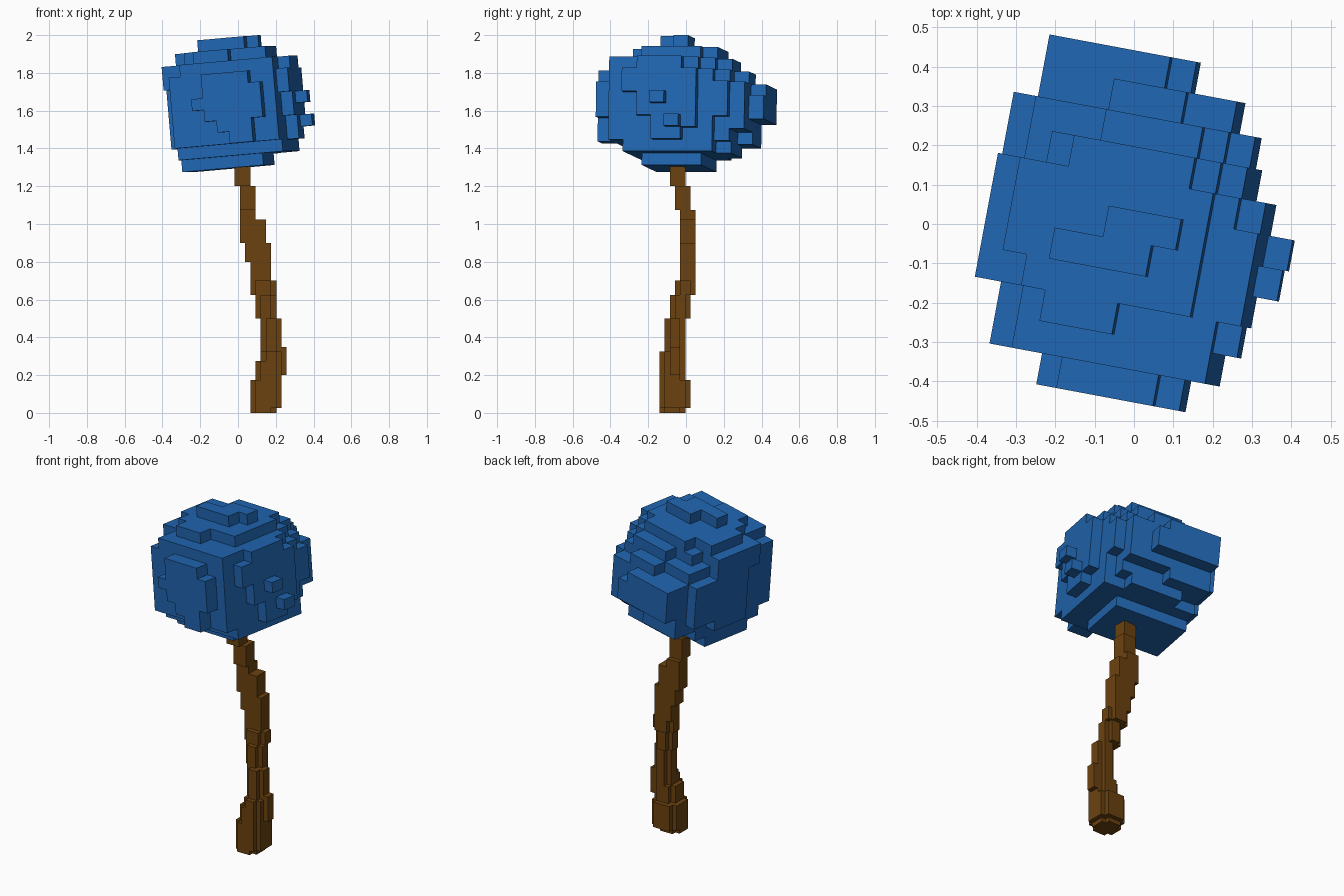
import bpy
import bmesh
from math import radians
from itertools import product
from mathutils import Matrix, Vector

cube = bpy.data.objects.get("Cube")
if cube:
    bpy.data.objects.remove(cube, do_unlink=True)


def make_material(name, colour):
    mat = bpy.data.materials.new(name)
    mat.use_nodes = True
    mat.diffuse_color = colour
    mat.node_tree.nodes["Principled BSDF"].inputs["Base Color"].default_value = colour
    return mat


def block(cells, columns, rows, layers):
    """Fill a box of voxels; each argument is a (start, end) pair."""
    cells.update(product(range(*columns), range(*rows), range(*layers)))


def slab(cells, axis, index, *rectangles):
    """Fill one-voxel-thick rectangles at an index along an axis."""
    for a, b, c, d in rectangles:
        spans = [(a, b), (c, d)]
        spans.insert(axis, (index, index + 1))
        block(cells, *spans)


def voxel_object(name, cells, transform, mat):
    """Skin the voxels with only their outer faces, merged into flat panels."""
    bm = bmesh.new()
    verts = {}

    def vert(key):
        if key not in verts:
            verts[key] = bm.verts.new(transform @ Vector(key))
        return verts[key]

    for cell in sorted(cells):
        for axis, side in product(range(3), (0, 1)):
            neighbour = list(cell)
            neighbour[axis] += 2 * side - 1
            if tuple(neighbour) in cells:
                continue
            u, v = (axis + 1) % 3, (axis + 2) % 3
            loop = []
            for du, dv in ((0, 0), (1, 0), (1, 1), (0, 1)):
                corner = list(cell)
                corner[axis] += side
                corner[u] += du
                corner[v] += dv
                loop.append(vert(tuple(corner)))
            bm.faces.new(loop if side else loop[::-1])
    if transform.determinant() < 0:
        bmesh.ops.reverse_faces(bm, faces=bm.faces[:])
    bmesh.ops.dissolve_limit(bm, angle_limit=radians(1), verts=bm.verts[:], edges=bm.edges[:])
    mesh = bpy.data.meshes.new(name)
    bm.to_mesh(mesh)
    bm.free()
    mesh.materials.append(mat)
    obj = bpy.data.objects.new(name, mesh)
    bpy.context.collection.objects.link(obj)
    return obj


blue = make_material("leaf blue", (0.0144, 0.133, 0.445, 1))
brown = make_material("bark brown", (0.15, 0.055, 0.005, 1))

# Canopy: columns run left to right, rows back to front, layers top to bottom
leaves = set()
COLUMN, ROW, LAYER = range(3)
block(leaves, (1, 10), (3, 9), (3, 9))

# Stepped crown and underside
slab(leaves, LAYER, 0, (5, 8, 5, 6), (3, 7, 6, 7))
slab(leaves, LAYER, 1, (3, 8, 3, 4), (1, 9, 4, 7), (2, 9, 7, 8), (3, 6, 8, 9))
slab(leaves, LAYER, 2, (2, 10, 4, 10), (2, 9, 3, 4), (4, 8, 2, 3), (1, 2, 4, 8))
slab(leaves, LAYER, 9, (1, 10, 3, 9), (3, 8, 2, 3))
slab(leaves, LAYER, 10, (1, 8, 4, 8))

# Front plates
slab(leaves, ROW, 9, (1, 10, 3, 9))
slab(leaves, ROW, 10, (4, 8, 3, 7), (3, 4, 5, 6), (5, 8, 7, 8), (6, 8, 8, 9), (8, 9, 4, 7))

# Back plates
slab(leaves, ROW, 2, (1, 9, 3, 9), (9, 10, 4, 7))
slab(leaves, ROW, 1, (1, 9, 4, 8), (4, 7, 3, 4), (1, 5, 8, 9))
slab(leaves, ROW, 0, (1, 6, 4, 7), (6, 7, 5, 7))

# Side plates and the two stray cubes
slab(leaves, COLUMN, 0, (4, 8, 2, 4), (4, 7, 4, 9), (2, 4, 4, 8))
slab(leaves, COLUMN, 10, (5, 8, 2, 7), (5, 7, 7, 9), (4, 5, 3, 8), (8, 9, 3, 5))
slab(leaves, COLUMN, 11, (6, 7, 5, 6), (5, 6, 7, 8))

tilt = Matrix.Rotation(radians(-10.6), 4, "Z") @ Matrix.Rotation(radians(-5), 4, "Y")
grid = Matrix.Translation((-0.212, 0.434, 1.982)) @ Matrix.Diagonal((0.0627, -0.08, -0.0627, 1))
voxel_object("canopy", leaves, tilt @ grid, blue)

# Trunk: each segment is its top height, then its x span and y span
bark = set()
segments = [
    (1, 2, 7, 0, 5), (7, 2, 8, 0, 6), (11, 3, 8, 0, 5), (13, 4, 8, 0, 5),
    (20, 4, 8, 1, 5), (25, 3, 7, 2, 6), (28, 2, 7, 3, 7), (32, 2, 6, 4, 7),
    (36, 1, 6, 4, 7), (41, 0, 5, 4, 7), (43, 0, 3, 4, 7), (48, 0, 3, 3, 6),
    (54, -1, 2, 2, 5),
]
bottom = 0
for top, x0, x1, y0, y1 in segments:
    cut = 1 if min(x1 - x0, y1 - y0) > 3 else 0
    block(bark, (x0 + cut, x1 - cut), (y0, y1), (bottom, top))
    block(bark, (x0, x1), (y0 + cut, y1 - cut), (bottom, top))
    bottom = top
# Bark knot
block(bark, (8, 9), (2, 4), (8, 14))

bark_grid = Matrix.Translation((0.01, -0.14, 0)) @ Matrix.Diagonal((0.0275, 0.0273, 0.025, 1))
voxel_object("trunk", bark, bark_grid, brown)
